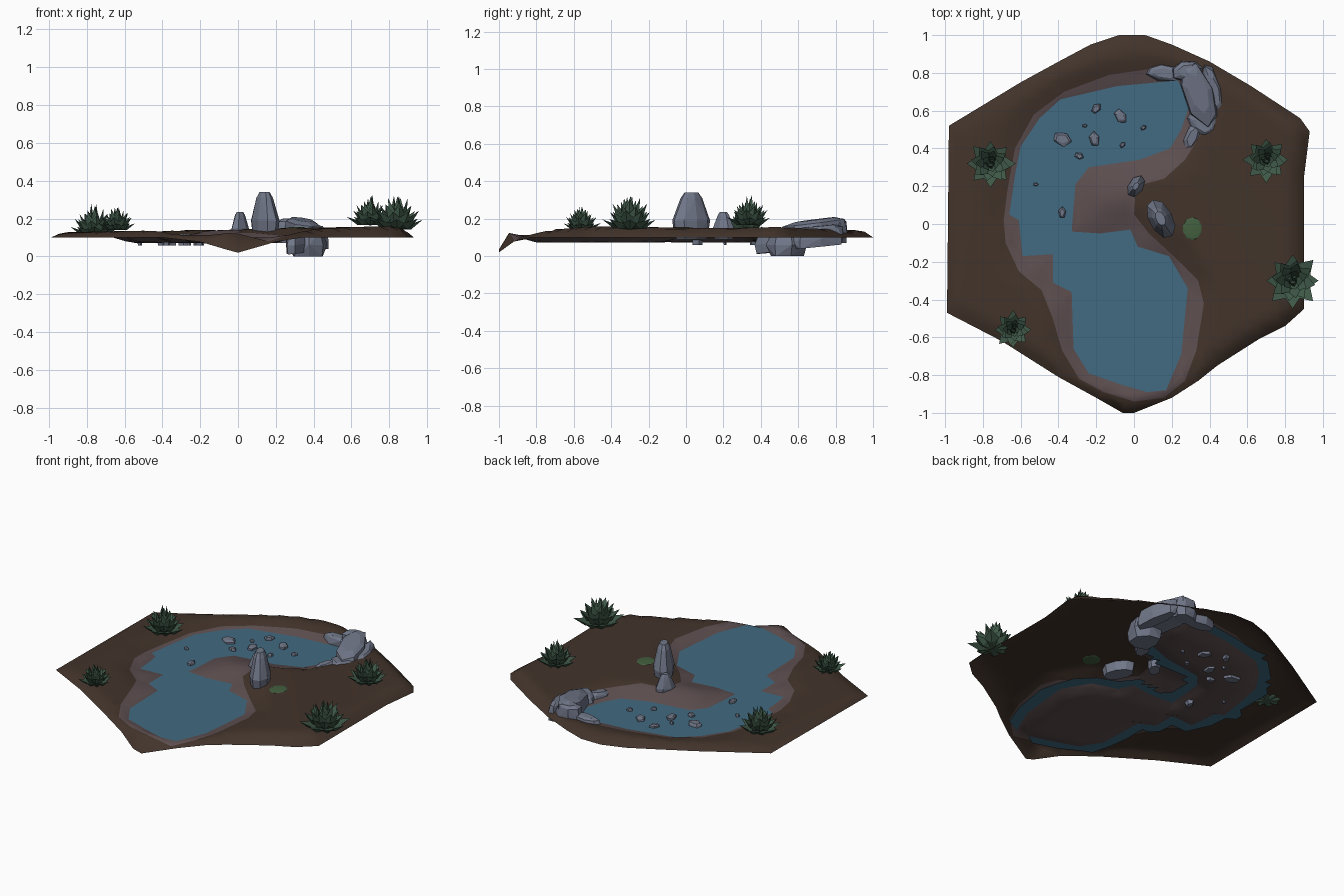
import bpy, bmesh, math, random
from mathutils import Vector as V, Matrix as M
from mathutils.geometry import delaunay_2d_cdt, intersect_point_line

if "Cube" in bpy.data.objects:
    bpy.data.objects.remove(bpy.data.objects["Cube"])

random.seed(4)
WATER = 0.1


def mat(name, r, g, b):
    m = bpy.data.materials.new(name)
    m.diffuse_color = (r, g, b, 1)
    m.use_nodes = True
    m.node_tree.nodes["Principled BSDF"].inputs["Base Color"].default_value = m.diffuse_color
    return m


soil = mat("dark soil", 0.055, 0.034, 0.024)
mud = mat("wet mud", 0.11, 0.077, 0.08)
blue = mat("pond water", 0.053, 0.145, 0.22)
grey = mat("blue grey stone", 0.165, 0.185, 0.25)
leaf_green = mat("leaf green", 0.05, 0.1, 0.065)
moss_green = mat("moss green", 0.055, 0.115, 0.05)

# Outlines seen from above: ground edge, mud bank, shoreline
GROUND = [(-.98, .52), (-.6, .75), (-.38, .87), (-.23, .95), (-.08, 1), (.06, 1), (.2, .95), (.4, .86),
          (.62, .73), (.88, .56), (.93, .49), (.9, .25), (.9, -.1), (.9, -.45), (.8, -.54), (.66, -.61),
          (.44, -.75), (.34, -.83), (.2, -.92), (0, -1), (-.06, -1), (-.2, -.92), (-.4, -.81),
          (-.7, -.62), (-.99, -.47), (-.985, 0)]
BANK = [(.08, .82), (-.13, .79), (-.37, .7), (-.53, .58), (-.63, .4), (-.67, .18), (-.69, .02), (-.68, -.1),
        (-.61, -.25), (-.49, -.35), (-.43, -.5), (-.38, -.67), (-.29, -.82), (-.16, -.89), (0, -.94),
        (.16, -.92), (.27, -.83), (.33, -.67), (.37, -.42), (.34, -.3), (.24, -.2), (.08, -.05),
        (0, .05), (.01, .2), (.16, .24), (.27, .34), (.37, .5), (.4, .7), (.25, .82)]
SHORE = [(.23, .76), (-.09, .73), (-.39, .66), (-.5, .56), (-.6, .41), (-.63, .26), (-.66, .05), (-.61, .02),
         (-.59, -.17), (-.43, -.16), (-.43, -.31), (-.33, -.36), (-.32, -.66), (-.24, -.79), (-.07, -.85),
         (.07, -.89), (.17, -.88), (.25, -.69), (.285, -.34), (.185, -.17), (.02, -.12), (-.02, -.03),
         (-.18, -.05), (-.33, -.04), (-.31, .21), (-.24, .3), (.03, .34), (.19, .4), (.25, .5), (.3, .65)]


def inside(p, poly):
    hit = False
    for a, b in zip(poly, poly[1:] + poly[:1]):
        if (a[1] > p[1]) != (b[1] > p[1]) and p[0] < (b[0] - a[0]) * (p[1] - a[1]) / (b[1] - a[1]) + a[0]:
            hit = not hit
    return hit


def dist(p, poly):
    best = 9
    for a, b in zip(poly, poly[1:] + poly[:1]):
        a, b = V(a), V(b)
        t = max(0, min(1, (V(p) - a).dot(b - a) / (b - a).length_squared))
        best = min(best, (V(p) - a.lerp(b, t)).length)
    return best


def height(x, y):
    p = (x, y)
    d = dist(p, SHORE)
    if inside(p, SHORE):
        return WATER - min(0.028, d * 0.35)
    base = 0.14 + 0.018 * x + 0.005 * math.sin(5 * x + 4 * y)
    z = WATER + (base - WATER) * min(1, d / 0.14)
    edge = 0.1 - 0.08 * max(0, 1 - math.hypot(x, y + 1) / 0.3)
    return edge + (z - edge) * min(1, dist(p, GROUND) / 0.055)


def finish(name, bm, mats, smooth=False):
    me = bpy.data.meshes.new(name)
    bm.to_mesh(me)
    bm.free()
    for m in mats:
        me.materials.append(m)
    for f in me.polygons:
        f.use_smooth = smooth
    ob = bpy.data.objects.new(name, me)
    bpy.context.collection.objects.link(ob)
    return ob


# Ground sheet, triangulated so bank and shore are clean colour edges
pts, edges = [], []
for poly in (GROUND, BANK, SHORE):
    s, n = len(pts), len(poly)
    pts += [V(p) for p in poly]
    edges += [(s + i, s + (i + 1) % n) for i in range(n)]
for i in range(-20, 21):
    for j in range(-20, 21):
        p = (i * 0.05 + 0.003, j * 0.05 + 0.004)
        if inside(p, GROUND) and min(dist(p, q) for q in (GROUND, BANK, SHORE)) > 0.018:
            pts.append(V(p))
cv, _, cf, *_ = delaunay_2d_cdt(pts, edges, [], 0, 1e-5)
zs = [height(p.x, p.y) for p in cv]
land, pool = bmesh.new(), bmesh.new()
lv = [land.verts.new((p.x, p.y, z)) for p, z in zip(cv, zs)]
pv = [pool.verts.new((p.x, p.y, WATER)) for p in cv]
for f in cf:
    c = sum((cv[i] for i in f), V((0, 0))) / 3
    if not inside(c, GROUND):
        continue
    wet = inside(c, SHORE)
    lf = land.faces.new([lv[i] for i in f])
    lf.material_index = 1 if wet or inside(c, BANK) else 0
    # Water runs a little way under the banks
    if wet or (dist(c, SHORE) < 0.07 and min(zs[i] for i in f) > WATER - 1e-4):
        pool.faces.new([pv[i] for i in f])
for bm in (land, pool):
    bmesh.ops.delete(bm, geom=[v for v in bm.verts if not v.link_faces], context='VERTS')
    bmesh.ops.recalc_face_normals(bm, faces=bm.faces)
    if sum(f.normal.z for f in bm.faces) < 0:
        bmesh.ops.reverse_faces(bm, faces=bm.faces)
finish("ground", land, [soil, mud], True)
finish("water", pool, [blue])


# Stones: hull of three jittered rings
def hull(bm, points):
    vs = [bm.verts.new(p) for p in points]
    r = bmesh.ops.convex_hull(bm, input=vs)
    junk = {g for g in r["geom_interior"] + r["geom_unused"] if isinstance(g, bmesh.types.BMVert)}
    bmesh.ops.delete(bm, geom=list(junk), context='VERTS')


def stone(name, x, y, z0, z1, rx, ry, turn=0, top=0.6, tilt=0, jit=0.1, n=7):
    bm = bmesh.new()
    P = []
    for t, k in ((0, 0.85), (0.4, 1), (0.88, top * 1.1), (1, top * 0.7)):
        for i in range(n):
            a = math.tau * i / n
            r = k * (1 + random.uniform(-jit, jit))
            q = V((rx * r * math.cos(a), ry * r * math.sin(a), 0))
            q.z = z0 + (z1 - z0) * t + tilt * q.y
            P.append(M.Rotation(math.radians(turn), 3, 'Z') @ q + V((x, y, 0)))
    hull(bm, P)
    finish(name, bm, [grey])


stone("standing_stone", 0.14, 0.03, 0.09, 0.34, 0.065, 0.11, 28, 0.52, 0, 0.05, 9)
stone("small_standing_stone", 0.01, 0.2, 0.09, 0.235, 0.04, 0.065, -35, 0.5, 0, 0.05)
stone("outcrop_main", 0.34, 0.69, 0.06, 0.195, 0.085, 0.2, 22, 0.8, 0.12)
stone("outcrop_outer", 0.42, 0.71, 0.05, 0.16, 0.05, 0.16, 16, 0.75, 0.1)
stone("outcrop_back", 0.28, 0.81, 0.07, 0.2, 0.09, 0.06, 10, 0.75)
stone("outcrop_shelf", 0.16, 0.8, 0.07, 0.15, 0.1, 0.045, -8, 0.8)
stone("outcrop_base", 0.37, 0.54, 0.0, 0.15, 0.1, 0.11, 15, 0.7)
stone("outcrop_tail", 0.31, 0.46, 0.02, 0.14, 0.05, 0.11, -25, 0.65, 0.1)

# Flat stones lying in the upper pool
for i, (x, y, r, a) in enumerate([(-.2, .61, .034, 50), (-.07, .57, .045, -50), (-.38, .45, .058, -15),
                                  (-.21, .45, .042, 95), (-.29, .36, .028, -20), (-.06, .42, .02, 45),
                                  (-.52, .21, .014, 0), (-.38, .06, .033, 90), (.05, .51, .018, 30),
                                  (-.26, .52, .014, 0)]):
    stone(f"pool_stone_{i + 1}", x, y, 0.058, 0.118, r, r * 0.68, a, 0.85, 0, 0.12, 5)


# Rosette plants: rings of pointed leaves, steeper towards the middle
def plant(name, x, y, r, lift):
    bm = bmesh.new()
    z = height(x, y) - 0.012 + lift
    for k, (n, elev, length, w) in enumerate([(8, 14, 1.03, .3), (8, 34, 1.0, .28), (7, 50, 1.05, .25),
                                              (5, 66, 1.12, .21), (3, 80, 1.25, .16)]):
        for i in range(n):
            L = r * length * random.uniform(0.92, 1.06)
            W = r * w
            R = (M.Translation((x, y, z)) @ M.Rotation(math.tau * (i + 0.5 * (k % 2)) / n + 0.2 * k, 4, 'Z')
                 @ M.Rotation(-math.radians(elev), 4, 'Y'))
            hull(bm, [R @ V(p) for p in ((0, -W * .4, 0), (0, W * .4, 0), (L * .55, -W, .06 * r),
                                         (L * .55, W, .06 * r), (L * .5, 0, -.13 * r), (L, 0, .1 * r))])
    bmesh.ops.recalc_face_normals(bm, faces=bm.faces)
    finish(name, bm, [leaf_green])


plant("plant_back_left", -0.76, 0.32, 0.13, 0.0)
plant("plant_back_right", 0.70, 0.34, 0.122, 0.03)
plant("plant_front_right", 0.84, -0.30, 0.15, 0.0)
plant("plant_front_left", -0.64, -0.56, 0.102, 0.02)

# Moss patch
bm = bmesh.new()
bmesh.ops.create_icosphere(bm, subdivisions=2, radius=1, matrix=M.Translation((0.31, -0.025, height(.31, -.025)))
                           @ M.Diagonal((0.052, 0.06, 0.006, 1)))
finish("moss_patch", bm, [moss_green])
